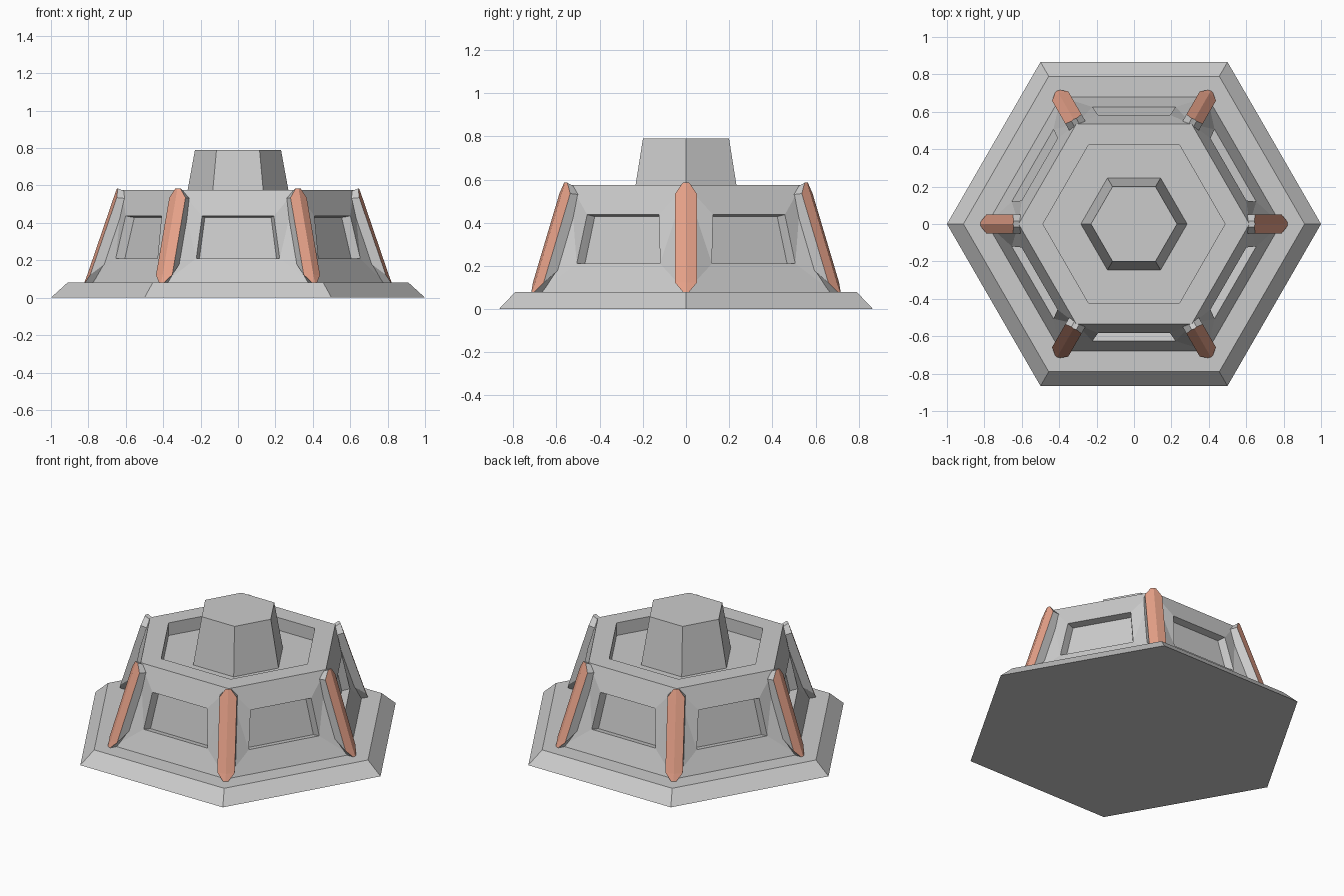
import bpy, bmesh
from math import cos, sin, pi
from mathutils import Matrix, Vector

if "Cube" in bpy.data.objects:
    bpy.data.objects.remove(bpy.data.objects["Cube"])

red = bpy.data.materials.new("rib_red")
red.diffuse_color = (0.8, 0.36, 0.25, 1)
red.use_nodes = True
red.node_tree.nodes["Principled BSDF"].inputs["Base Color"].default_value = red.diffuse_color


def finish(bm, name, mats=()):
    bmesh.ops.remove_doubles(bm, verts=bm.verts, dist=0.0005)
    bmesh.ops.recalc_face_normals(bm, faces=bm.faces)
    me = bpy.data.meshes.new(name)
    bm.to_mesh(me)
    bm.free()
    for m in mats:
        me.materials.append(m)
    ob = bpy.data.objects.new(name, me)
    bpy.context.collection.objects.link(ob)
    return ob


def face(bm, pts, mat=0):
    f = bm.faces.new([bm.verts.new(p) for p in pts])
    f.material_index = mat
    return f


def hex_ring(r, z):
    return [Vector((r * cos(i * pi / 3), r * sin(i * pi / 3), z)) for i in range(6)]


def lathe(bm, profile):
    """Six-sided walls through a list of (radius, height) points."""
    rings = [hex_ring(r, z) for r, z in profile]
    for a, b in zip(rings, rings[1:]):
        for i in range(6):
            j = (i + 1) % 6
            face(bm, [a[i], a[j], b[j], b[i]])
    return rings


# Plinth
bm = bmesh.new()
rings = lathe(bm, [(1.0, 0), (0.912, 0.08)])
face(bm, rings[0])
face(bm, rings[1])
finish(bm, "plinth")

# Tapered housing: sunken roof plus one recessed window per side
bm = bmesh.new()
rings = lathe(bm, [(0.617, 0.575), (0.487, 0.575), (0.487, 0.495)])
face(bm, rings[-1])
low, high = hex_ring(0.785, 0.08), hex_ring(0.617, 0.575)
face(bm, low)


def window(angle, wb, wt, depth):
    """Window corners: depth is measured along the window's inward normal."""
    rot = Matrix.Rotation(angle, 3, 'Z')
    pts = [(0.626, -wb, 0.21), (0.626, wb, 0.21), (0.583, wt, 0.437), (0.583, -wt, 0.437)]
    return [rot @ Vector((x - depth * 0.98, y, z - depth * 0.18)) for x, y, z in pts]


for i in range(6):
    j = (i + 1) % 6
    angle = (i + 0.5) * pi / 3
    outer = [low[i], low[j], high[j], high[i]]
    opening = window(angle, 0.223, 0.192, 0)
    back = window(angle, 0.207, 0.177, 0.046)
    for a, b in ((outer, opening), (opening, back)):
        for k in range(4):
            n = (k + 1) % 4
            face(bm, [a[k], a[n], b[n], b[k]])
    face(bm, back)
bmesh.ops.triangulate(bm, faces=[f for f in bm.faces if len(f.verts) == 4])
finish(bm, "housing")

# Central turret
bm = bmesh.new()
rings = lathe(bm, [(0.285, 0.49), (0.23, 0.79)])
face(bm, rings[0])
face(bm, rings[1])
finish(bm, "turret")

# Corner ribs: ridged red front, grey sides, chamfered ends
W, T = 0.05, 0.015
half_front = [(0.818, T, 0.08), (0.79, W, 0.122), (0.648, W, 0.535), (0.643, T, 0.585)]
half_back = [(0.75, T, 0.08), (0.70, W, 0.19), (0.60, W, 0.53), (0.608, T, 0.568)]
ridge = [(0.822, 0, 0.08), (0.806, 0, 0.122), (0.665, 0, 0.535), (0.647, 0, 0.585)]


def mirror(pts, s):
    return [Vector((x, y * s, z)) for x, y, z in pts]


for i in range(6):
    bm = bmesh.new()
    for s in (1, -1):
        f, b, r = mirror(half_front, s), mirror(half_back, s), mirror(ridge, s)
        mid = mirror([(p[0], 0, p[2]) for p in half_back], 1)
        for k in range(3):
            face(bm, [f[k], f[k + 1], r[k + 1], r[k]], 1)
            face(bm, [f[k], f[k + 1], b[k + 1], b[k]])
            face(bm, [b[k], b[k + 1], mid[k + 1], mid[k]])
        for k in (0, 3):
            face(bm, [r[k], f[k], b[k], mid[k]])
    bm.transform(Matrix.Rotation(i * pi / 3, 4, 'Z'))
    grey = bpy.data.materials.get("rib_grey") or bpy.data.materials.new("rib_grey")
    finish(bm, f"corner_rib_{i + 1}", (grey, red))
